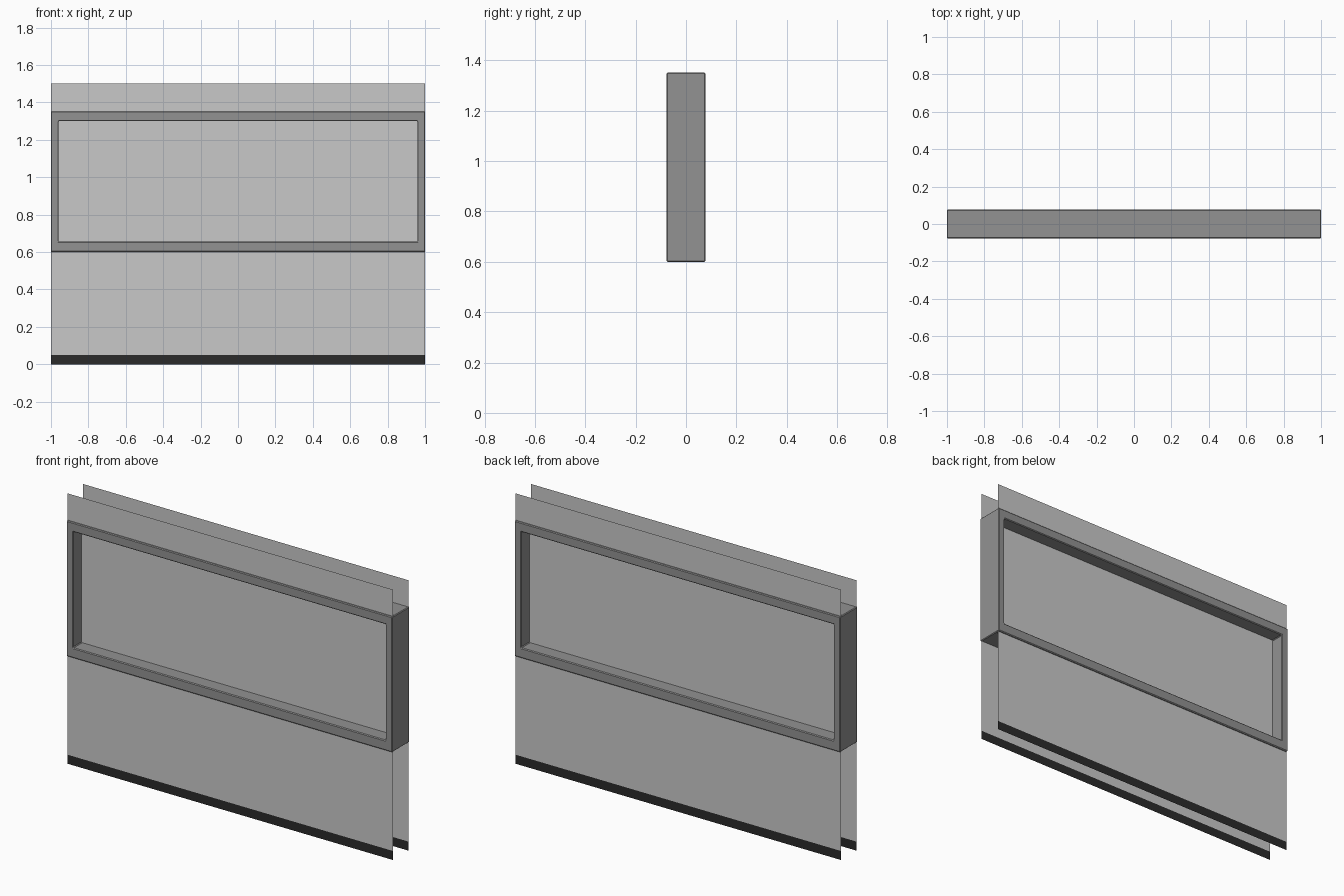
import bpy, bmesh

if "Cube" in bpy.data.objects:
    bpy.data.objects.remove(bpy.data.objects["Cube"])

def material(name, v):
    m = bpy.data.materials.new(name)
    m.diffuse_color = (v, v, v, 1)
    m.use_nodes = True
    m.node_tree.nodes["Principled BSDF"].inputs["Base Color"].default_value = m.diffuse_color
    return m

LIGHT = material("light grey panel", 0.584)
FRAME = material("mid grey frame", 0.287)
DARK = material("dark skirting", 0.024)

def finish(name, bm, mat):
    me = bpy.data.meshes.new(name)
    bm.to_mesh(me)
    bm.free()
    me.materials.append(mat)
    ob = bpy.data.objects.new(name, me)
    bpy.context.collection.objects.link(ob)
    return ob

def sheet(name, y, x, z0, z1, mat, back=False):
    """Upright zero-thickness sheet facing -y, or +y when back is set."""
    bm = bmesh.new()
    pts = [(-x, y, z0), (x, y, z0), (x, y, z1), (-x, y, z1)]
    bm.faces.new([bm.verts.new(p) for p in (pts[::-1] if back else pts)])
    return finish(name, bm, mat)

# Thin wall sheets and skirting on both sides
for side, s in (("front", -1), ("back", 1)):
    y, back = s * 0.068, s > 0
    sheet(side + "_skirting", y, 1, 0.0, 0.05, DARK, back)
    sheet(side + "_lower_wall", y, 1, 0.05, 0.605, LIGHT, back)
    sheet(side + "_upper_wall", y, 1, 1.345, 1.5, LIGHT, back)

# Window pane in the middle of the frame
sheet("window_pane", 0, 0.962, 0.655, 1.302, LIGHT)

# Window frame: rectangular ring through the wall, with softened edges
bm = bmesh.new()
def loop(x, z0, z1, y):
    return [bm.verts.new(p) for p in ((-x, y, z0), (x, y, z0), (x, y, z1), (-x, y, z1))]
D = 0.077
rings = [loop(1, 0.6, 1.352, -D), loop(1, 0.6, 1.352, D),
         loop(0.96, 0.657, 1.3, D), loop(0.96, 0.657, 1.3, -D)]
for a, b in zip(rings, rings[1:] + rings[:1]):
    for i in range(4):
        j = (i + 1) % 4
        bm.faces.new((a[i], a[j], b[j], b[i]))
bmesh.ops.recalc_face_normals(bm, faces=bm.faces)
frame = finish("window_frame", bm, FRAME)
bev = frame.modifiers.new("soft_edges", 'BEVEL')
bev.width = 0.004
bev.segments = 1
bev.limit_method = 'ANGLE'
